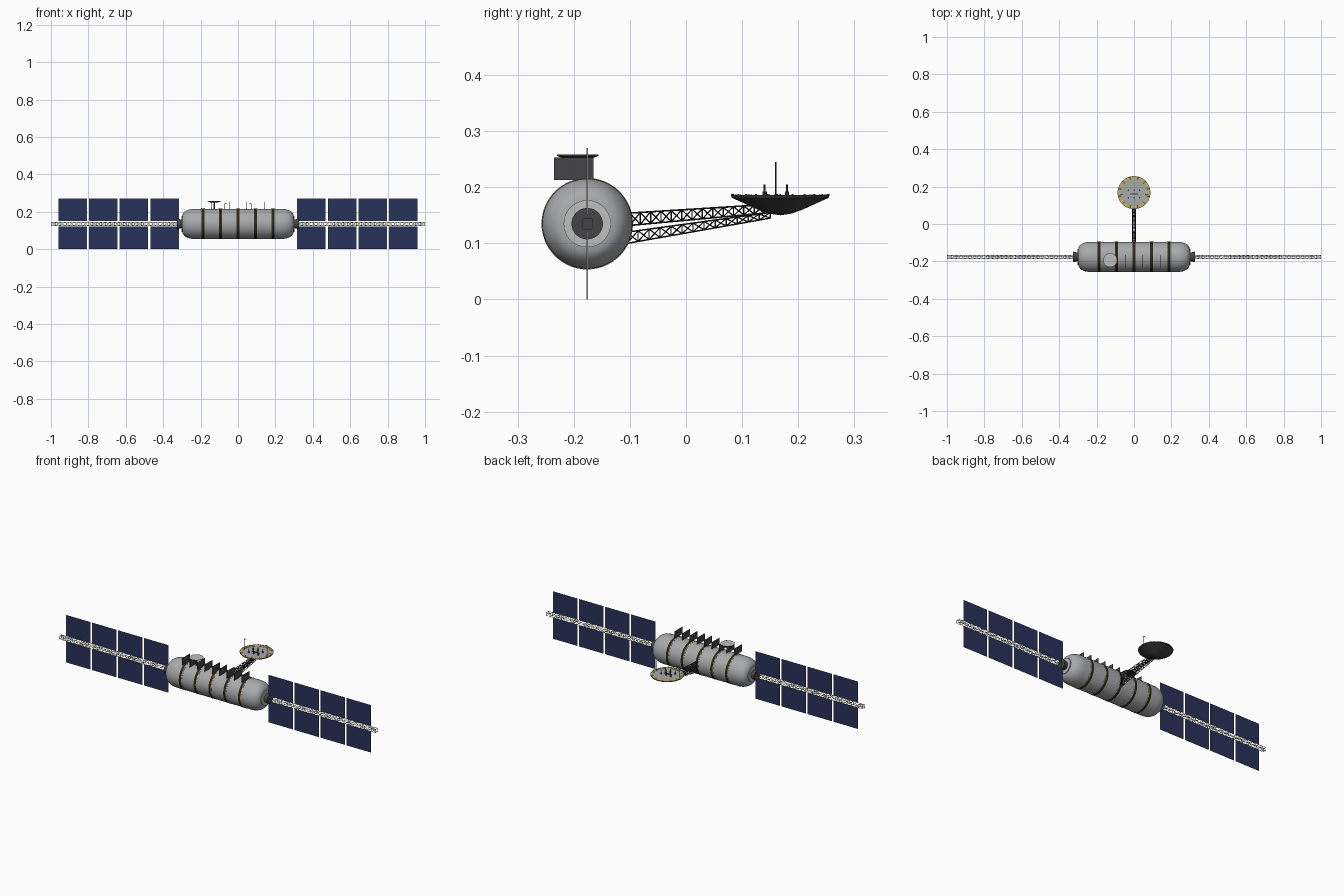
import bpy, bmesh, math
from mathutils import Vector, Matrix

cube = bpy.data.objects.get("Cube")
if cube:
    bpy.data.objects.remove(cube, do_unlink=True)


def material(name, r, g, b):
    m = bpy.data.materials.new(name)
    m.use_nodes = True
    m.diffuse_color = (r, g, b, 1)
    m.node_tree.nodes["Principled BSDF"].inputs["Base Color"].default_value = (r, g, b, 1)
    return m


GREY = material("hull grey", 0.39, 0.4, 0.41)
LIGHT = material("light grey", 0.52, 0.52, 0.53)
DARK = material("dark metal", 0.06, 0.06, 0.064)
CHARCOAL = material("charcoal", 0.05, 0.05, 0.052)
BLACK = material("black", 0.02, 0.02, 0.02)
NAVY = material("solar navy", 0.022, 0.032, 0.105)
TAN = material("tan", 0.6, 0.44, 0.23)
GOLD = material("gold", 0.68, 0.45, 0.07)
PALE = material("pale truss", 0.52, 0.5, 0.46)

CY, CZ = -0.176, 0.135
HULL = Vector((0, CY, CZ))
DISH = Vector((0, 0.168, 0))


def finish(name, bm, mat, smooth=False):
    bmesh.ops.recalc_face_normals(bm, faces=bm.faces[:])
    me = bpy.data.meshes.new(name)
    bm.to_mesh(me)
    bm.free()
    me.materials.append(mat)
    ob = bpy.data.objects.new(name, me)
    bpy.context.collection.objects.link(ob)
    if smooth:
        bpy.ops.object.select_all(action='DESELECT')
        ob.select_set(True)
        bpy.context.view_layer.objects.active = ob
        bpy.ops.object.shade_smooth_by_angle(angle=math.radians(35))
    return ob


def lathe(name, profile, origin, axis, mat, n=48):
    """Spin (distance along axis, radius) points about the axis."""
    bm = bmesh.new()
    side = Vector((0, 0, 1)) if axis.x else Vector((1, 0, 0))
    vs = [bm.verts.new(origin + axis * d + side * r) for d, r in profile]
    es = [bm.edges.new(p) for p in zip(vs, vs[1:])]
    bmesh.ops.spin(bm, geom=vs + es, cent=origin, axis=axis, angle=2 * math.pi, steps=n)
    bmesh.ops.remove_doubles(bm, verts=bm.verts[:], dist=1e-5)
    return finish(name, bm, mat, True)


def hoop(name, x0, x1, r, mat):
    lathe(name, [(x0, 0.08), (x0, r), (x1, r), (x1, 0.08)], HULL, X, mat, 64)


def add_box(bm, lo, hi):
    lo, hi = Vector(lo), Vector(hi)
    bmesh.ops.create_cube(bm, size=1, matrix=Matrix.Translation((lo + hi) / 2) @ Matrix.Diagonal((*(hi - lo), 1)))


def add_rod(bm, a, b, r, n=4):
    a, b = Vector(a), Vector(b)
    rot = (b - a).to_track_quat('Z', 'Y').to_matrix().to_4x4()
    bmesh.ops.create_cone(bm, cap_ends=True, segments=n, radius1=r, radius2=r, depth=(b - a).length,
                          matrix=Matrix.Translation((a + b) / 2) @ rot)


def truss(name, start, end, bays, r, mat):
    """Lattice between two rings of corner points."""
    bm = bmesh.new()
    rings = [[Vector(a).lerp(Vector(b), i / bays) for a, b in zip(start, end)] for i in range(bays + 1)]
    n = len(start)
    for k in range(n):
        add_rod(bm, start[k], end[k], r * 1.2)
    for i, ring in enumerate(rings):
        for k in range(n):
            j = (k + 1) % n
            add_rod(bm, ring[k], ring[j], r)
            if i < bays:
                p, q = (k, j) if i % 2 else (j, k)
                add_rod(bm, ring[p], rings[i + 1][q], r)
    return finish(name, bm, mat)


X, Z = Vector((1, 0, 0)), Vector((0, 0, 1))

# Hull with rounded shoulders
R, flat, small = 0.0805, 0.235, 0.042
shoulder = [(flat + 0.063 * math.sin(t), small + (R - small) * math.cos(t))
            for t in [i * math.pi / 16 for i in range(9)]]
half = shoulder + [(0.3, small), (0.3, 0)]
lathe("hull", [(-d, r) for d, r in reversed(half)] + half, HULL, X, GREY, 64)

# Hull bands: a black hoop edged by tan stripes
for i in range(-2, 3):
    x = i * 0.0935
    hoop("band_hoop", x - 0.007, x + 0.007, 0.0815, BLACK)
    hoop("band_stripe", x - 0.011, x - 0.007, 0.0815, TAN)
    hoop("band_stripe", x + 0.007, x + 0.011, 0.0815, TAN)

# Roof fins
bm = bmesh.new()
for i in range(-4, 5):
    x = i * 0.04675
    add_box(bm, (x - 0.0008, -0.235, 0.213), (x + 0.0008, -0.165, 0.253))
finish("roof_fins", bm, DARK)

# Small roof dish: dark bowl, light face
ROOF = Vector((-0.127, -0.193, 0))
lathe("roof_dish_bowl", [(0.248, 0), (0.249, 0.016), (0.253, 0.03), (0.256, 0.037), (0.258, 0.037)],
      ROOF, Z, DARK, 32)
lathe("roof_dish_face", [(0.2575, 0), (0.258, 0.037)], ROOF, Z, LIGHT, 32)
bm = bmesh.new()
add_rod(bm, ROOF + Z * 0.2, ROOF + Z * 0.25, 0.005, 8)
finish("roof_dish_post", bm, DARK)

for s in (-1, 1):
    # End rings, couplings and solar booms
    lathe("end_ring", [(0.299, small), (0.302, small), (0.302, 0.02)], HULL, X * s, LIGHT, 48)
    lathe("end_coupling", [(0.3, 0), (0.3, 0.022), (0.322, 0.028), (0.326, 0.028), (0.326, 0)],
          HULL, X * s, DARK, 32)
    h = 0.009
    corners = [(CY - h, CZ - h), (CY + h, CZ - h), (CY + h, CZ + h), (CY - h, CZ + h)]
    truss("solar_boom", [(s * 0.32, *c) for c in corners], [(s * 0.998, *c) for c in corners], 28, 0.0009, PALE)

    # Solar panels with thin frames
    frames, cells = bmesh.new(), bmesh.new()
    for i in range(4):
        a = 0.316 + i * 0.164
        for lo, hi in ((0.0, 0.121), (0.151, 0.27)):
            for bm, m, t in ((frames, 0, 0.001), (cells, 0.0018, 0.0014)):
                xs = sorted((s * (a + m), s * (a + 0.153 - m)))
                add_box(bm, (xs[0], CY - t, lo + m), (xs[1], CY + t, hi - m))
    finish("panel_frames", frames, GREY)
    finish("solar_panels", cells, NAVY)

# Dish support trusses
w = 0.008
truss("upper_dish_truss", [(-w, -0.1, 0.132), (w, -0.1, 0.132), (w, -0.1, 0.154), (-w, -0.1, 0.154)],
      [(-w, 0.14, 0.154), (w, 0.14, 0.154), (w, 0.14, 0.169), (-w, 0.14, 0.169)], 13, 0.0012, BLACK)
truss("lower_dish_truss", [(-w, -0.105, 0.1), (w, -0.105, 0.1), (w, -0.105, 0.12), (-w, -0.105, 0.12)],
      [(-w, 0.15, 0.145), (w, 0.15, 0.145), (w, 0.15, 0.155), (-w, 0.15, 0.155)], 13, 0.0011, BLACK)

# Main dish: charcoal bowl, grey face, gold ring broken by grey dividers
lathe("dish_bowl", [(0.15, 0), (0.153, 0.02), (0.161, 0.042), (0.173, 0.068), (0.181, 0.086), (0.186, 0.088)],
      DISH, Z, CHARCOAL)
lathe("dish_face", [(0.184, 0), (0.184, 0.085), (0.186, 0.085), (0.186, 0.088)], DISH, Z, GREY)
lathe("dish_ring", [(0.184, 0.073), (0.1855, 0.073), (0.1855, 0.083), (0.184, 0.083)], DISH, Z, GOLD)
studs, dividers = bmesh.new(), bmesh.new()
for i in range(24):
    d = Vector((math.cos(i * math.pi / 12), math.sin(i * math.pi / 12), 0))
    add_rod(studs, DISH + d * 0.0865 + Z * 0.184, DISH + d * 0.0865 + Z * 0.188, 0.0015, 6)
    if i % 2:
        add_rod(dividers, DISH + d * 0.072 + Z * 0.185, DISH + d * 0.084 + Z * 0.185, 0.002)
finish("rim_studs", studs, DARK)
finish("ring_dividers", dividers, GREY)

# Feed posts and bar on the dish
bm = bmesh.new()
for x in (-0.03, 0, 0.03):
    for y in (0.14, 0.18):
        add_rod(bm, (x, y, 0.183), (x, y, 0.192), 0.004, 8)
        add_rod(bm, (x, y, 0.19), (x, y, 0.205), 0.0015, 6)
add_box(bm, (-0.022, 0.158, 0.183), (0.022, 0.164, 0.188))
finish("feed_posts", bm, CHARCOAL)

# Hooked antennas
bm = bmesh.new()
for s in (-1, 1):
    arc = [Vector((s * (0.066 + 0.007 * math.cos(t)), 0.16, 0.238 + 0.006 * math.sin(t)))
           for t in [i * math.pi / 6 for i in range(6)]]
    path = [Vector((s * 0.073, 0.16, 0.184))] + arc
    for a, b in zip(path, path[1:]):
        add_rod(bm, a, b, 0.0014, 6)
finish("hooked_antennas", bm, CHARCOAL)
